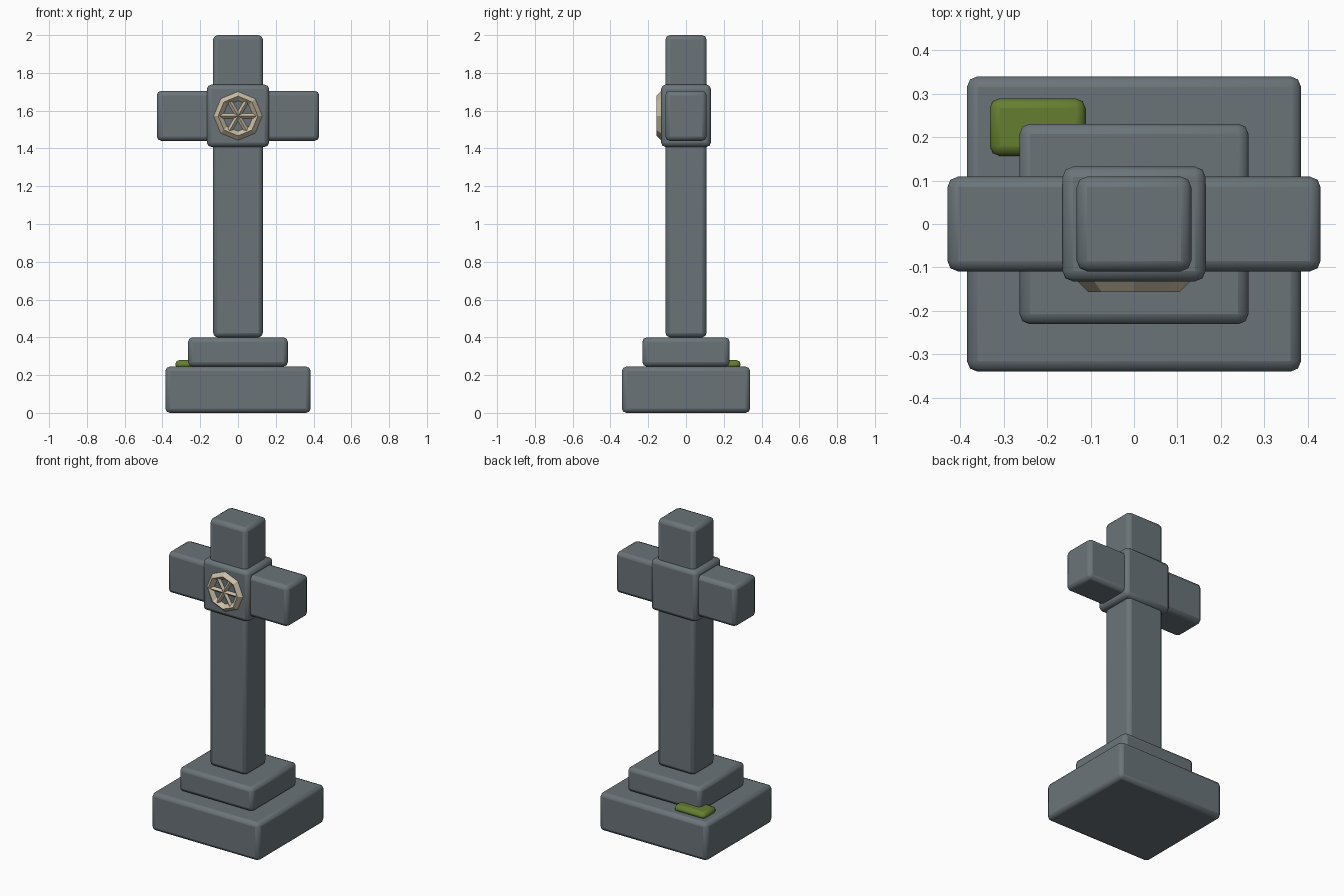
import bpy, math
from mathutils import Matrix, Vector

if "Cube" in bpy.data.objects:
    bpy.data.objects.remove(bpy.data.objects["Cube"])


def material(name, rgb):
    m = bpy.data.materials.new(name)
    m.diffuse_color = (*rgb, 1)
    m.use_nodes = True
    m.node_tree.nodes["Principled BSDF"].inputs["Base Color"].default_value = m.diffuse_color
    return m


stone = material("slate_stone", (0.145, 0.175, 0.19))
cream = material("pale_carving", (0.60, 0.52, 0.38))
green = material("moss_green", (0.13, 0.21, 0.03))


def block(name, lo, hi, mat, bevel=0.024):
    """Box between two corners with softly rounded edges."""
    lo, hi = Vector(lo), Vector(hi)
    bpy.ops.mesh.primitive_cube_add(size=1)
    ob = bpy.context.object
    ob.name = name
    ob.data.transform(Matrix.Translation((lo + hi) / 2) @ Matrix.Diagonal((*(hi - lo), 1)))
    ob.data.materials.append(mat)
    mod = ob.modifiers.new("rounded_edges", "BEVEL")
    mod.width, mod.segments = bevel, 2
    bpy.ops.object.shade_smooth_by_angle(angle=math.radians(35))
    return ob


# Stepped base
block("lower_plinth", (-0.385, -0.34, 0), (0.385, 0.34, 0.245), stone)
block("upper_plinth", (-0.264, -0.231, 0.245), (0.264, 0.231, 0.40), stone)

# Cross
block("shaft", (-0.132, -0.109, 0.40), (0.132, 0.109, 2.0), stone)
block("cross_arms", (-0.43, -0.109, 1.44), (0.43, 0.109, 1.705), stone)
block("centre_block", (-0.165, -0.132, 1.408), (0.165, 0.132, 1.738), stone)

# Moss patch on the back left of the plinth
block("moss_patch", (-0.332, 0.157, 0.232), (-0.112, 0.289, 0.28), green, 0.022)

# Wheel carving on the front: octagonal ring and six spokes
centre = Vector((0, -0.133, 1.572))
bpy.ops.mesh.primitive_torus_add(major_segments=8, minor_segments=4, major_radius=0.105,
                                 minor_radius=0.024, location=centre,
                                 rotation=(math.pi / 2, 0, 0))
bpy.context.object.name = "wheel_ring"
bpy.context.object.data.materials.append(cream)
for i in range(3):
    bpy.ops.mesh.primitive_cylinder_add(vertices=4, radius=0.013, depth=0.2,
                                        location=centre + Vector((0, -0.004, 0)),
                                        rotation=(0, math.pi / 2 + i * math.pi / 3, 0))
    bpy.context.object.name = f"wheel_spoke_{i + 1}"
    bpy.context.object.data.materials.append(cream)
